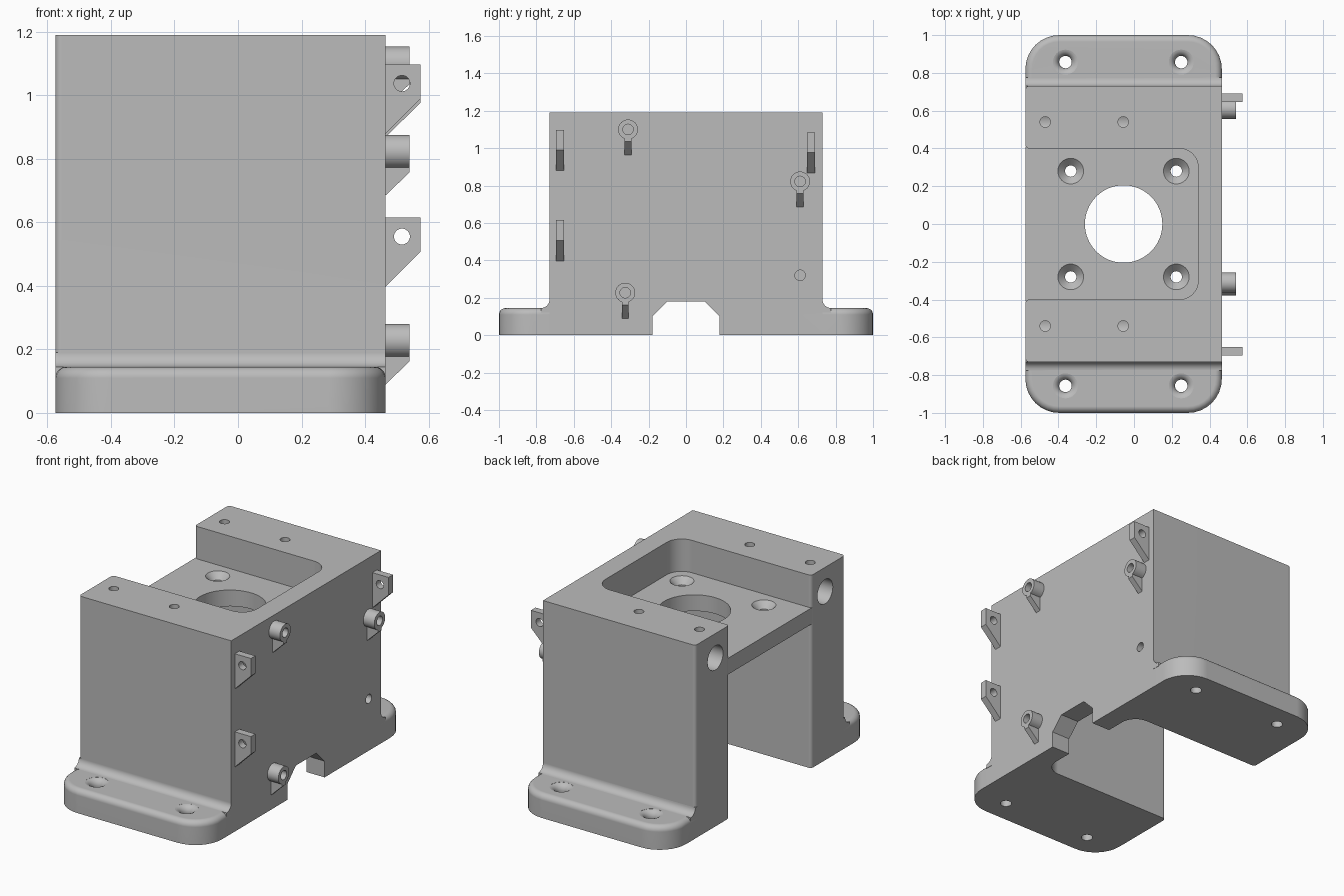
import bpy, bmesh, math
from mathutils import Vector

if "Cube" in bpy.data.objects:
    bpy.data.objects.remove(bpy.data.objects["Cube"], do_unlink=True)

grey = bpy.data.materials.new("plain grey")
grey.use_nodes = True
grey.diffuse_color = (0.5, 0.5, 0.5, 1)
grey.node_tree.nodes["Principled BSDF"].inputs["Base Color"].default_value = grey.diffuse_color

LEFT, RIGHT, WALL, TOP = -0.575, 0.465, 0.73, 1.19
ORDER = {"x": (2, 0, 1), "y": (0, 2, 1), "z": (0, 1, 2)}


def place(a, b, c, axis):
    return [(a, b, c)[i] for i in ORDER[axis]]


def finish(name, bm):
    bmesh.ops.recalc_face_normals(bm, faces=bm.faces)
    mesh = bpy.data.meshes.new(name)
    bm.to_mesh(mesh)
    bm.free()
    mesh.materials.append(grey)
    ob = bpy.data.objects.new(name, mesh)
    bpy.context.collection.objects.link(ob)
    return ob


def rounded(corners, steps=8):
    """Outline from (a, b, radius) right-angle corners."""
    out = []
    for i, (a, b, r) in enumerate(corners):
        p = Vector((a, b))
        if not r:
            out.append(p)
            continue
        u = (Vector(corners[i - 1][:2]) - p).normalized() * r
        v = (Vector(corners[(i + 1) % len(corners)][:2]) - p).normalized() * r
        for k in range(steps + 1):
            t = math.pi / 2 * k / steps
            out.append(p + u * (1 - math.sin(t)) + v * (1 - math.cos(t)))
    return out


def prism(name, outline, axis, lo, hi, round_top=0):
    bm = bmesh.new()
    low, high = ([bm.verts.new(place(a, b, c, axis)) for a, b in outline] for c in (lo, hi))
    bm.faces.new(low)
    top = bm.faces.new(high)
    n = len(low)
    for i in range(n):
        j = (i + 1) % n
        bm.faces.new((low[i], low[j], high[j], high[i]))
    if round_top:
        bmesh.ops.recalc_face_normals(bm, faces=bm.faces)
        bmesh.ops.bevel(bm, geom=list(top.edges), offset=round_top, segments=5,
                        profile=0.5, affect="EDGES")
    return finish(name, bm)


def lathe(name, profile, a, b, axis, sides=32):
    """Solid of revolution from (radius, position) pairs along an axis."""
    bm = bmesh.new()
    rings = []
    for r, c in profile:
        angles = [math.tau * k / sides for k in range(sides)]
        rings.append([bm.verts.new(place(a + r * math.cos(t), b + r * math.sin(t), c, axis))
                      for t in angles])
    bm.faces.new(rings[0])
    bm.faces.new(rings[-1])
    for p, q in zip(rings, rings[1:]):
        for i in range(sides):
            j = (i + 1) % sides
            bm.faces.new((p[i], p[j], q[j], q[i]))
    return finish(name, bm)


def combine(ob, other, operation):
    mod = ob.modifiers.new(operation, "BOOLEAN")
    mod.operation, mod.object, mod.solver = operation, other, "EXACT"
    bpy.context.view_layer.objects.active = ob
    bpy.ops.object.modifier_apply(modifier=mod.name)
    bpy.data.objects.remove(other, do_unlink=True)


def smooth(ob):
    bpy.ops.object.select_all(action="DESELECT")
    ob.select_set(True)
    bpy.context.view_layer.objects.active = ob
    bpy.ops.object.shade_smooth_by_angle(angle=math.radians(28))
    ob.modifiers.new("even_normals", "WEIGHTED_NORMAL").keep_sharp = True


def cut_hole(ob, r, a, b, axis, lo, hi):
    combine(ob, lathe("cutter", [(r, lo), (r, hi)], a, b, axis), "DIFFERENCE")


# U-shaped body with small rounds on the open side
half = [(RIGHT, WALL, 0), (LEFT, WALL, 0.02), (LEFT, 0.4, 0.02), (0.34, 0.4, 0.1)]
body = prism("bracket_body", rounded(half + [(a, -b, r) for a, b, r in reversed(half)]),
             "z", 0, TOP)

# Mounting shelf between the walls
combine(body, prism("shelf", [(LEFT, -0.41), (0.4, -0.41), (0.4, 0.41), (LEFT, 0.41)],
                    "z", 0.89, 0.99), "UNION")

# Feet, with a fillet where each meets its wall
for s in (-1, 1):
    foot = [(LEFT, 0.6 * s, 0), (RIGHT, 0.6 * s, 0), (RIGHT, s, 0.18), (LEFT, s, 0.18)]
    combine(body, prism("foot", rounded(foot), "z", 0, 0.145, 0.035), "UNION")
    r = 0.045
    arc = [(s * (WALL + r - r * math.sin(t)), 0.145 + r - r * math.cos(t))
           for t in [math.pi / 2 * k / 8 for k in range(9)]]
    combine(body, prism("fillet", arc + [(0.65 * s, 0.145 + r), (0.65 * s, 0.12), (arc[0][0], 0.12)],
                        "x", LEFT, RIGHT), "UNION")

# Notch under the closed wall
notch = [(-0.18, -0.1), (-0.18, 0.1), (-0.1, 0.18), (0.1, 0.18), (0.18, 0.1), (0.18, -0.1)]
combine(body, prism("cutter", notch, "x", 0.2, 0.6), "DIFFERENCE")

# Centre bore
combine(body, lathe("cutter", [(0.205, 0.8), (0.205, 1.1)], -0.055, 0, "z", 64), "DIFFERENCE")

soft = [(0.033 + 0.04 * (1 - math.cos(t)), 0.105 + 0.04 * math.sin(t))
        for t in [math.radians(a) for a in range(0, 81, 10)]]
for s in (-1, 1):
    # Soft-edged foot holes
    for x in (-0.363, 0.25):
        combine(body, lathe("cutter", [(0.033, -0.1)] + soft + [(soft[-1][0], 0.2)],
                            x, 0.857 * s, "z"), "DIFFERENCE")
    # Countersunk shelf holes
    for x in (-0.335, 0.224):
        combine(body, lathe("cutter", [(0.03, 0.8), (0.03, 0.952), (0.068, 0.99), (0.068, 1.05)],
                            x, 0.28 * s, "z"), "DIFFERENCE")
    # Rod bores and the screw holes above them
    cut_hole(body, 0.075, 0.535 * s, 1.04, "x", -0.7, 0.3)
    for x in (-0.47, -0.057):
        cut_hole(body, 0.028, x, 0.54 * s, "z", 1.04, 1.3)

# Side screw holes
BOSSES = [(-0.31, 1.1), (0.61, 0.822), (-0.325, 0.227)]
for y, z in BOSSES + [(0.61, 0.32)]:
    cut_hole(body, 0.028, y, z, "x", 0.38, 0.6)
smooth(body)

# Round bosses, each on a thin gusset
for i, (y, z) in enumerate(BOSSES):
    boss = lathe(f"side_boss_{i + 1}", [(0.053, RIGHT), (0.053, 0.54)], y, z, "x")
    gusset = [(RIGHT, z - 0.137), (0.54, z - 0.065), (0.54, z), (RIGHT, z)]
    combine(boss, prism("gusset", gusset, "y", y - 0.018, y + 0.018), "UNION")
    cut_hole(boss, 0.028, y, z, "x", 0.4, 0.6)
    smooth(boss)

# Flat tabs with a cross hole
for i, (y, z) in enumerate([(-0.673, 1.097), (-0.673, 0.615), (0.668, 1.085)]):
    shape = [(RIGHT, z), (0.575, z), (0.575, z - 0.108), (RIGHT, z - 0.217)]
    tab = prism(f"side_tab_{i + 1}", shape, "y", y - 0.022, y + 0.022)
    cut_hole(tab, 0.025, 0.516, z - 0.06, "y", y - 0.1, y + 0.1)
    smooth(tab)
